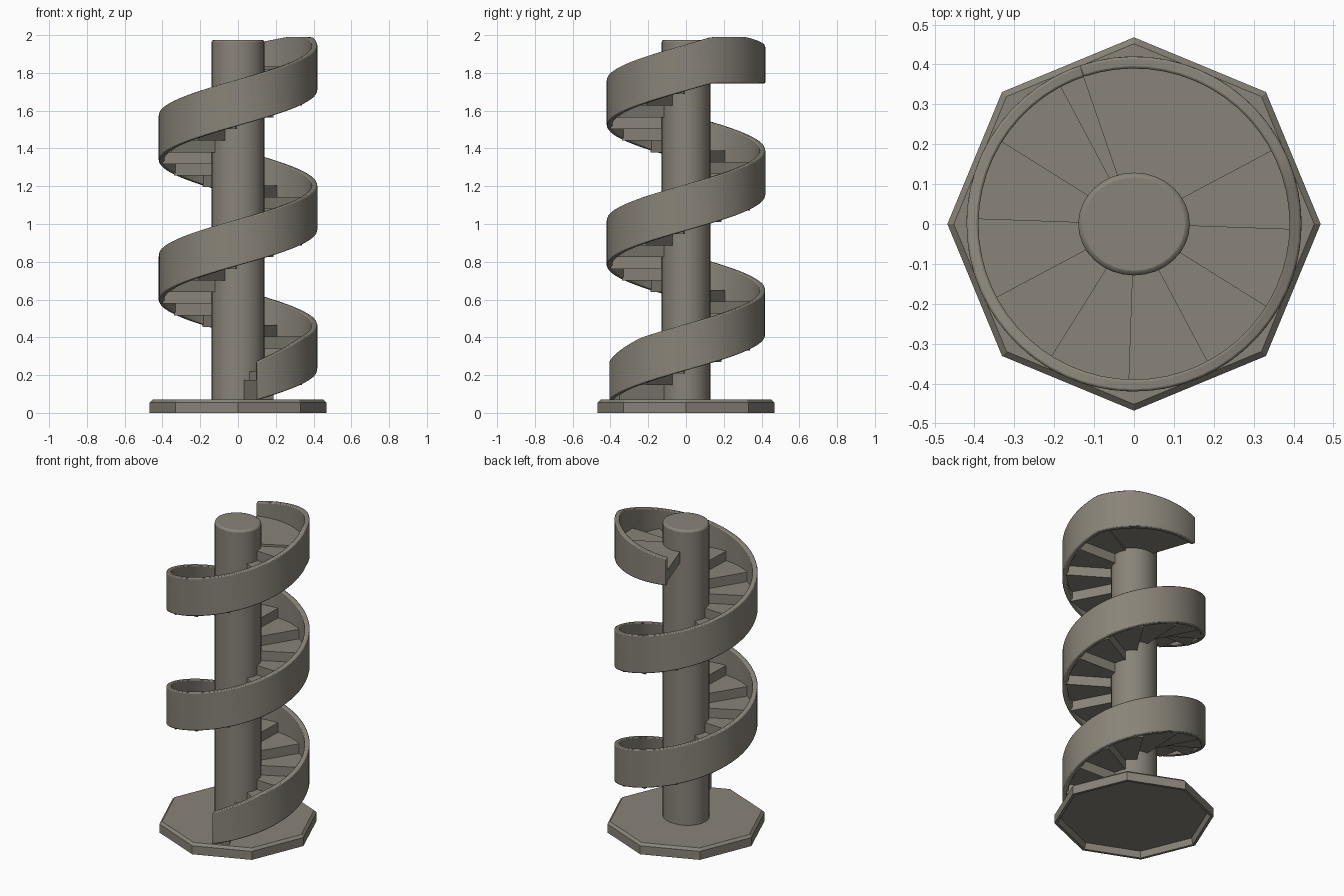
import bpy, bmesh
from math import cos, sin, radians, pi

cube = bpy.data.objects.get("Cube")
if cube:
    bpy.data.objects.remove(cube, do_unlink=True)

stone = bpy.data.materials.new("warm_grey_stone")
stone.use_nodes = True
COLOUR = (0.25, 0.23, 0.19, 1)
stone.diffuse_color = COLOUR
stone.node_tree.nodes["Principled BSDF"].inputs["Base Color"].default_value = COLOUR

PITCH = 0.74            # climb per full turn
START, END = -76, 829   # stair sweep in degrees, anticlockwise from +x
R_OUT, R_IN = 0.42, 0.39


def finish(bm, name, smooth=False, bevel=0):
    bmesh.ops.recalc_face_normals(bm, faces=bm.faces)
    mesh = bpy.data.meshes.new(name)
    bm.to_mesh(mesh)
    bm.free()
    mesh.materials.append(stone)
    obj = bpy.data.objects.new(name, mesh)
    bpy.context.collection.objects.link(obj)
    if bevel:
        mod = obj.modifiers.new("soft_edges", 'BEVEL')
        mod.width = bevel
        mod.segments = 2
        mod.limit_method = 'ANGLE'
        mod.angle_limit = radians(40)
    if smooth:
        bpy.ops.object.select_all(action='DESELECT')
        obj.select_set(True)
        bpy.context.view_layer.objects.active = obj
        bpy.ops.object.shade_smooth_by_angle(angle=radians(35))
    return obj


def loft(bm, rings):
    """Skin a list of equal closed rings and cap both ends."""
    rings = [[bm.verts.new(p) for p in ring] for ring in rings]
    for a, b in zip(rings, rings[1:]):
        for i in range(len(a)):
            j = (i + 1) % len(a)
            bm.faces.new((a[i], a[j], b[j], b[i]))
    bm.faces.new(rings[0])
    bm.faces.new(rings[-1])


def section(angle, r_in, r_out, z_low, z_high):
    """Upright rectangle standing along a radius."""
    c, s = cos(radians(angle)), sin(radians(angle))
    return [(r * c, r * s, z) for r, z in
            ((r_in, z_low), (r_out, z_low), (r_out, z_high), (r_in, z_high))]


def rail_low(angle):
    return min(0.225 + PITCH * angle / 360, 1.745)


def rail_high(angle):
    height = 0.245
    height -= 0.04 * max(0, 1 - (angle - START) / 40)   # lower at the foot
    height -= 0.07 * max(0, (angle - 770) / (END - 770))  # dips at the head
    return rail_low(angle) + height


# Octagonal base, chamfered on top and hollow underneath
def octagon(radius, z):
    return [(radius * cos(i * pi / 4), radius * sin(i * pi / 4), z) for i in range(8)]


bm = bmesh.new()
loft(bm, [octagon(0.44, 0.04), octagon(0.45, 0), octagon(0.468, 0),
          octagon(0.468, 0.055), octagon(0.452, 0.07)])
finish(bm, "base")

# Central column
bm = bmesh.new()
bmesh.ops.create_cone(bm, cap_ends=True, segments=32, radius1=0.14, radius2=0.14, depth=1.925)
bmesh.ops.translate(bm, verts=bm.verts, vec=(0, 0, 0.05 + 1.925 / 2))
bmesh.ops.scale(bm, verts=bm.verts, vec=(1, 0.92, 1))
finish(bm, "column", smooth=True, bevel=0.012)

# Spiral side wall
bm = bmesh.new()
count = 150
angles = [START + (END - START) * i / count for i in range(count + 1)]
loft(bm, [section(a, R_IN, R_OUT, rail_low(a), rail_high(a)) for a in angles])
finish(bm, "spiral_wall", smooth=True, bevel=0.006)

# Wedge-shaped steps
bm = bmesh.new()
edges = [START] + list(range(-62, END, 30)) + [END]
for first, last in zip(edges, edges[1:]):
    top = rail_low((first + last) / 2) + 0.09
    low = max(top - 0.072, 0.06)
    if first == START:
        low = 0.06
    loft(bm, [section(first + (last - first) * i / 4, 0.11, 0.4, low, top)
              for i in range(5)])
finish(bm, "steps")
